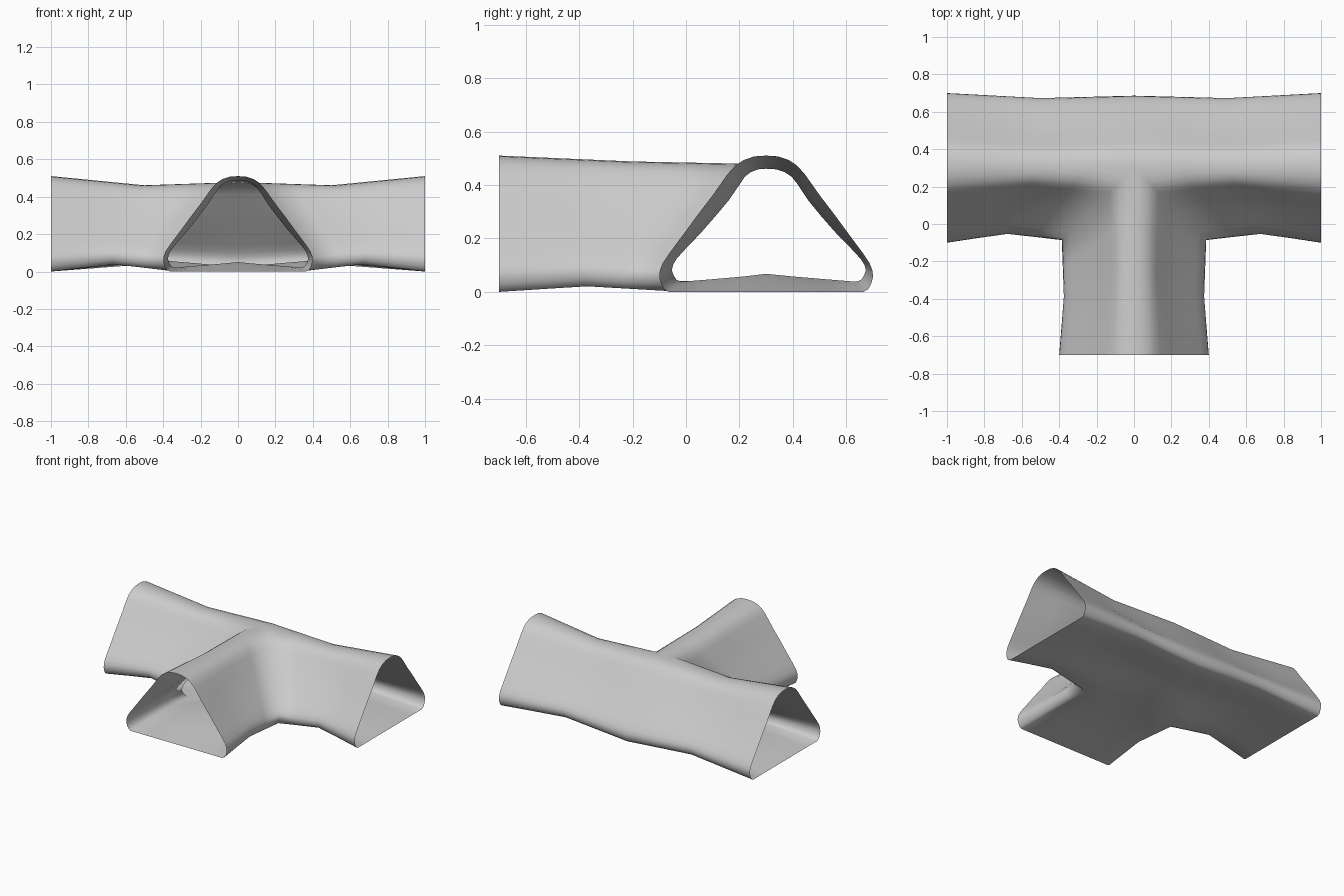
import bpy, bmesh, math

if "Cube" in bpy.data.objects:
    bpy.data.objects.remove(bpy.data.objects["Cube"])

CY = 0.3     # y of the main tunnel axis; arms reach 1 unit from (0, CY)
SEGS = 4

# Half cross-section (distance from axis, height): ridge -> wall -> floor
PROFILE = [(0, .51), (.045, .507), (.085, .493), (.115, .473), (.145, .44),
           (.20, .362), (.255, .29), (.31, .215), (.36, .148), (.387, .108),
           (.398, .08), (.40, .055), (.393, .03), (.382, .01), (.365, 0),
           (.25, 0), (.12, 0), (0, 0)]


def strip_point(t, z, u, mitred, dent, hollow, sag, rise):
    """Return (distance along arm, half width, height) with a pinched waist."""
    s = 1 - abs(2 * u - 1)                     # strongest halfway along
    k = min(1, t / .15)
    belly = math.sin(math.pi * min(1, max(0, (z - .06) / .40)))
    w = t - k * (.014 * u + dent * s + hollow * s * belly)
    d = 1 - u * (1 - (w if mitred else 0))
    top = z / .51
    bump = 1 - t / .40
    h = z - top * (.032 * u + sag * s)
    h += (1 - top) * (rise * s + bump * (.02 * s + .025 * u))
    return d, w, h


def add_strip(bm, place, **shape):
    """Loft one half of an arm from its open end to the junction."""
    grid = []
    for i in range(SEGS + 1):
        grid.append([bm.verts.new(place(*strip_point(t, z, i / SEGS, **shape)))
                     for t, z in PROFILE])
    for a, b in zip(grid, grid[1:]):
        for j in range(len(PROFILE) - 1):
            bm.faces.new((a[j], a[j + 1], b[j + 1], b[j]))


bm = bmesh.new()
for sx in (1, -1):
    # Main tunnel, front wall: mitred into the branch
    add_strip(bm, lambda d, w, h: (sx * d, CY - w, h),
              mitred=True, dent=.04, hollow=.018, sag=.033, rise=.035)
    # Main tunnel, back wall: runs straight through
    add_strip(bm, lambda d, w, h: (sx * d, CY + w, h),
              mitred=False, dent=.02, hollow=.022, sag=.033, rise=.035)
    # Branch tunnel side
    add_strip(bm, lambda d, w, h: (sx * w, CY - d, h),
              mitred=True, dent=.018, hollow=.018, sag=.006, rise=.018)

# Weld the strips and face everything outwards
bmesh.ops.remove_doubles(bm, verts=bm.verts, dist=.0005)
bmesh.ops.recalc_face_normals(bm, faces=bm.faces)
bm.normal_update()
if max(bm.faces, key=lambda f: f.calc_center_median().z).normal.z < 0:
    bmesh.ops.reverse_faces(bm, faces=bm.faces)

mesh = bpy.data.meshes.new("tunnel_junction")
bm.to_mesh(mesh)
bm.free()
for p in mesh.polygons:
    p.use_smooth = True
tunnel = bpy.data.objects.new("tunnel_junction", mesh)
bpy.context.collection.objects.link(tunnel)
